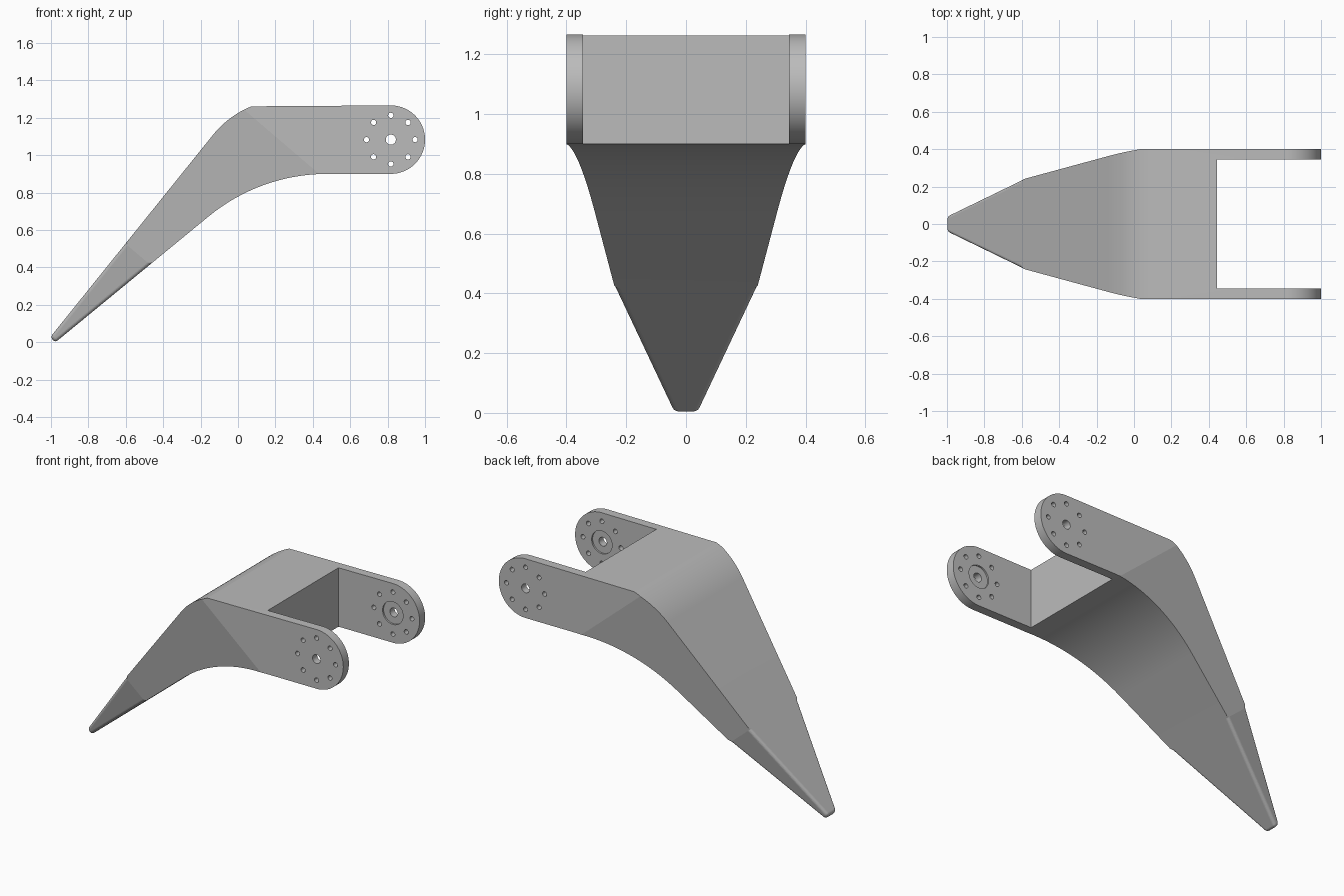
import bpy, bmesh
from math import sin, cos, pi, radians
from mathutils import Vector

if "Cube" in bpy.data.objects:
    bpy.data.objects.remove(bpy.data.objects["Cube"], do_unlink=True)

HALF, INNER = 0.4, 0.345          # outer and inner half widths of the fork
PIVOT, CAP = (0.817, 1.083), 0.183
SLOT_X = 0.445
AXIS = Vector((-0.65, 0, -0.76))  # direction the leg tapers along
# Stations along the taper axis and the half width at each
S_KNEE, S_TOE, S_TIP = -0.966, -0.009, 0.632
W_TOE, W_TIP = 0.237, 0.042

grey = bpy.data.materials.new("plain_grey")
grey.use_nodes = True
grey.diffuse_color = (0.5, 0.5, 0.5, 1)
grey.node_tree.nodes["Principled BSDF"].inputs["Base Color"].default_value = (0.5, 0.5, 0.5, 1)


def arc(cx, cz, r, start, end, steps):
    angles = [radians(start + (end - start) * i / steps) for i in range(steps + 1)]
    return [(cx + r * cos(a), cz + r * sin(a)) for a in angles]


def half_width(s):
    if s <= S_KNEE:
        return HALF
    if s <= S_TOE:
        return HALF + (W_TOE - HALF) * (s - S_KNEE) / (S_TOE - S_KNEE)
    return W_TOE + (W_TIP - W_TOE) * (s - S_TOE) / (S_TIP - S_TOE)


def station(v):
    return v.co.dot(AXIS)


def new_object(name, bm):
    bmesh.ops.recalc_face_normals(bm, faces=bm.faces[:])
    mesh = bpy.data.meshes.new(name)
    bm.to_mesh(mesh)
    bm.free()
    mesh.materials.append(grey)
    obj = bpy.data.objects.new(name, mesh)
    bpy.context.collection.objects.link(obj)
    return obj


def prism(bm, outline, y):
    """Extrude an x-z outline from -y to y."""
    face = bm.faces.new([bm.verts.new((x, -y, z)) for x, z in outline])
    ext = bmesh.ops.extrude_face_region(bm, geom=[face])["geom"]
    moved = [g for g in ext if isinstance(g, bmesh.types.BMVert)]
    bmesh.ops.translate(bm, verts=moved, vec=(0, 2 * y, 0))


# Side outline: tip, underside curve, rounded arm end, knee curve
outline = [(-1.003, 0.028), (-0.978, -0.002)]
outline += arc(0.478, -0.1, 1.0, 129.4, 90, 16)
outline += arc(*PIVOT, CAP, -90, 90, 48)
outline += arc(0.262, 0.79, 0.508, 112, 140.5, 12)

bm = bmesh.new()
prism(bm, outline, HALF)

# Crease the sides, then taper the leg towards the tip
for s in (S_KNEE, S_TOE):
    bmesh.ops.bisect_plane(bm, geom=bm.verts[:] + bm.edges[:] + bm.faces[:],
                           plane_co=AXIS * (s / AXIS.length_squared), plane_no=AXIS)
for v in bm.verts:
    v.co.y *= half_width(station(v)) / HALF

# Round the edges of the toe and its tip
bmesh.ops.recalc_face_normals(bm, faces=bm.faces[:])
toe_edges = [e for e in bm.edges
             if all(station(v) > S_TOE - 0.001 for v in e.verts)
             and any(station(v) > S_TOE + 0.1 for v in e.verts)]
bmesh.ops.bevel(bm, geom=toe_edges, offset=0.017, segments=5, profile=0.5,
                affect='EDGES', clamp_overlap=True)
leg = new_object("leg_with_fork", bm)

# Cutters: fork slot, bearing recesses, axle hole and bolt circle
cutters = []


def cutter(name, points, y):
    cut = bmesh.new()
    prism(cut, points, y)
    obj = new_object(name, cut)
    obj.hide_render = True
    cutters.append(obj)


def disc(name, x, z, r, y):
    cutter(name, arc(x, z, r, 0, 360, 64)[:-1], y)


cutter("slot_cutter", [(SLOT_X, 0.8), (1.2, 0.8), (1.2, 1.4), (SLOT_X, 1.4)], INNER)
disc("recess_cutter", *PIVOT, 0.07, INNER + 0.01)
disc("axle_cutter", *PIVOT, 0.027, 0.5)
for i in range(8):
    a = i * pi / 4
    disc("bolt_cutter", PIVOT[0] + 0.13 * cos(a), PIVOT[1] + 0.13 * sin(a), 0.014, 0.5)

bpy.ops.object.select_all(action='DESELECT')
bpy.context.view_layer.objects.active = leg
leg.select_set(True)
for c in cutters:
    mod = leg.modifiers.new(c.name, 'BOOLEAN')
    mod.operation, mod.solver, mod.object = 'DIFFERENCE', 'EXACT', c
    bpy.ops.object.modifier_apply(modifier=mod.name)
for c in cutters:
    bpy.data.objects.remove(c, do_unlink=True)

bpy.ops.object.shade_smooth_by_angle(angle=radians(6))
